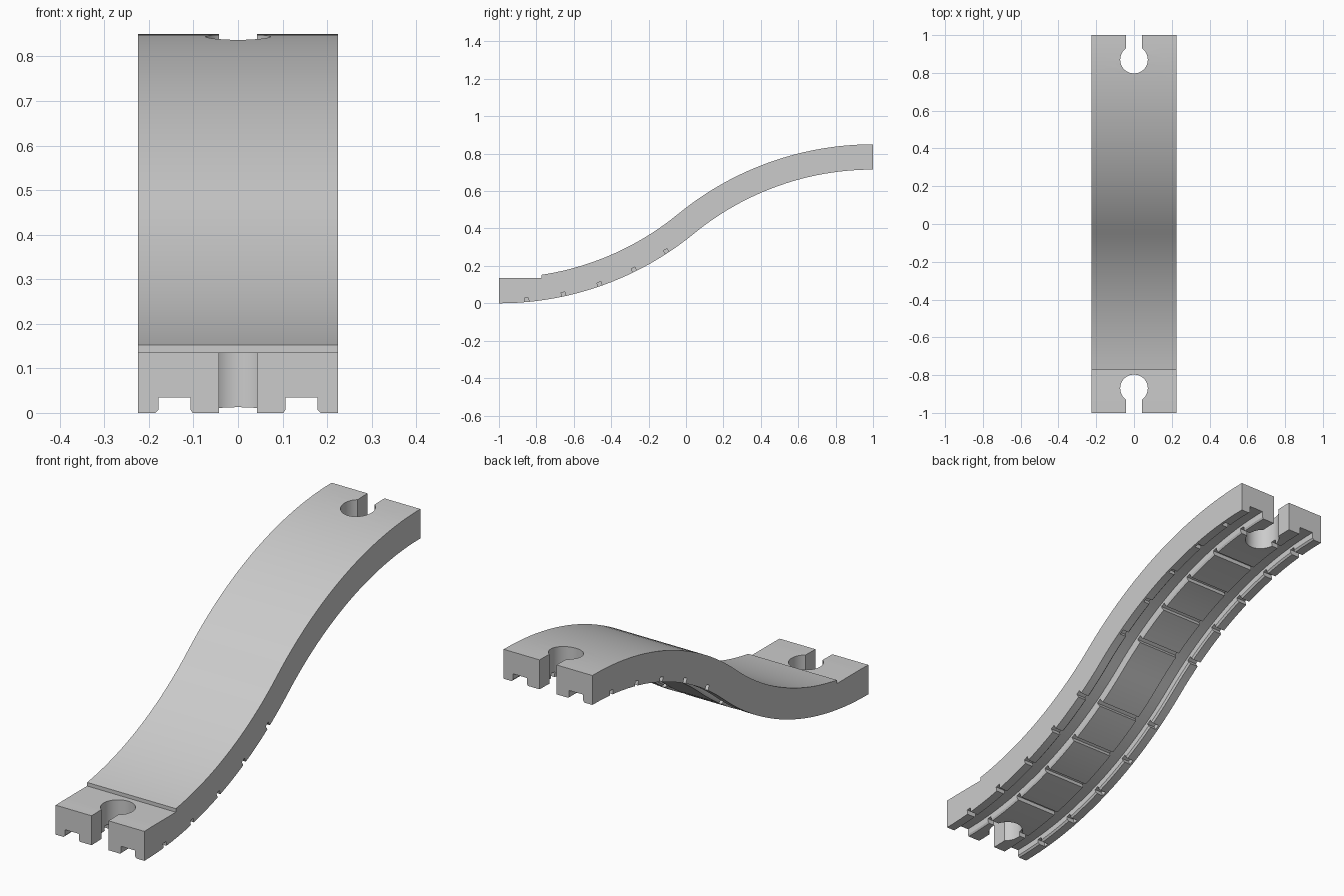
import bpy, bmesh, math
from mathutils import Matrix, Vector

if "Cube" in bpy.data.objects:
    bpy.data.objects.remove(bpy.data.objects["Cube"], do_unlink=True)

THICK, R_BIG, HALF_W = 0.135, 1.645, 0.225
BEND = math.asin(1 / (R_BIG - THICK / 2))
STEPS = 24

mat = bpy.data.materials.new("plain grey")
mat.use_nodes = True
GREY = (0.6, 0.6, 0.6, 1)
mat.diffuse_color = GREY
mat.node_tree.nodes["Principled BSDF"].inputs["Base Color"].default_value = GREY


def lower(a, h):
    """Point on the rising arc at angle a, height h above the underside."""
    r = R_BIG - h
    return -1 + r * math.sin(a), R_BIG - r * math.cos(a)


def upper(a, h):
    """Point on the levelling arc: the lower arc turned half a turn."""
    y, z = lower(a, THICK - h)
    return -y, 0.85 - z


def make_object(name, bm):
    bmesh.ops.recalc_face_normals(bm, faces=bm.faces)
    mesh = bpy.data.meshes.new(name)
    bm.to_mesh(mesh)
    bm.free()
    obj = bpy.data.objects.new(name, mesh)
    bpy.context.collection.objects.link(obj)
    mesh.materials.append(mat)
    return obj


def add_box(bm, lo, hi, tilt=0, at=(0, 0, 0)):
    lo, hi = Vector(lo), Vector(hi)
    place = Matrix.Translation(at) @ Matrix.Rotation(tilt, 4, "X")
    bmesh.ops.create_cube(bm, size=1, matrix=place @ Matrix.Translation((lo + hi) / 2)
                          @ Matrix.Diagonal((*(hi - lo), 1)))


def cut(obj, bm):
    cutter = make_object("cutter", bm)
    mod = obj.modifiers.new("cut", "BOOLEAN")
    mod.operation, mod.solver, mod.object = "DIFFERENCE", "EXACT", cutter
    bpy.context.view_layer.objects.active = obj
    bpy.ops.object.modifier_apply(modifier=mod.name)
    bpy.data.objects.remove(cutter, do_unlink=True)


# Track body: section with two chamfered wheel grooves, swept along the S
half = [(0.102, 0), (0.107, 0.008), (0.107, 0.035), (0.178, 0.035),
        (0.178, 0.008), (0.185, 0), (HALF_W, 0), (HALF_W, THICK)]
section = half + [(-x, h) for x, h in reversed(half)]
stations = [(lower, BEND * i / STEPS) for i in range(STEPS + 1)]
stations += [(upper, BEND * i / STEPS) for i in reversed(range(STEPS))]
bm = bmesh.new()
rings = [[bm.verts.new((x, *arc(a, h))) for x, h in section] for arc, a in stations]
for r0, r1 in zip(rings, rings[1:]):
    for i in range(len(section)):
        j = (i + 1) % len(section)
        bm.faces.new((r0[i], r0[j], r1[j], r1[i]))
bm.faces.new(rings[0])
bm.faces.new(rings[-1])
track = make_object("track", bm)

# Sleeper grooves across the underside, open at one side of each half
bm = bmesh.new()
for i in range(5):
    a = math.radians(5.2 + 7 * i)
    for arc, x0, x1 in ((lower, -0.215, 0.3), (upper, -0.3, 0.215)):
        add_box(bm, (x0, -0.011, -0.02), (x1, 0.011, 0.022), a, (0, *arc(a, 0)))
cut(track, bm)

# Level landing at the low end
bm = bmesh.new()
add_box(bm, (-0.4, -1.2, 0.136), (0.4, -0.772, 0.4))
cut(track, bm)

# Connector sockets: a round hole, then a slot to the end
for side in (-1, 1):
    bm = bmesh.new()
    bmesh.ops.create_cone(bm, cap_ends=True, segments=48, radius1=0.073, radius2=0.073,
                          depth=3, matrix=Matrix.Translation((0, side * 0.87, 0)))
    cut(track, bm)
    bm = bmesh.new()
    ends = sorted((side * 0.87, side * 1.1))
    add_box(bm, (-0.043, ends[0], -1), (0.043, ends[1], 1.3))
    cut(track, bm)

bpy.ops.object.select_all(action="DESELECT")
track.select_set(True)
bpy.context.view_layer.objects.active = track
bpy.ops.object.shade_smooth_by_angle(angle=math.radians(30))
